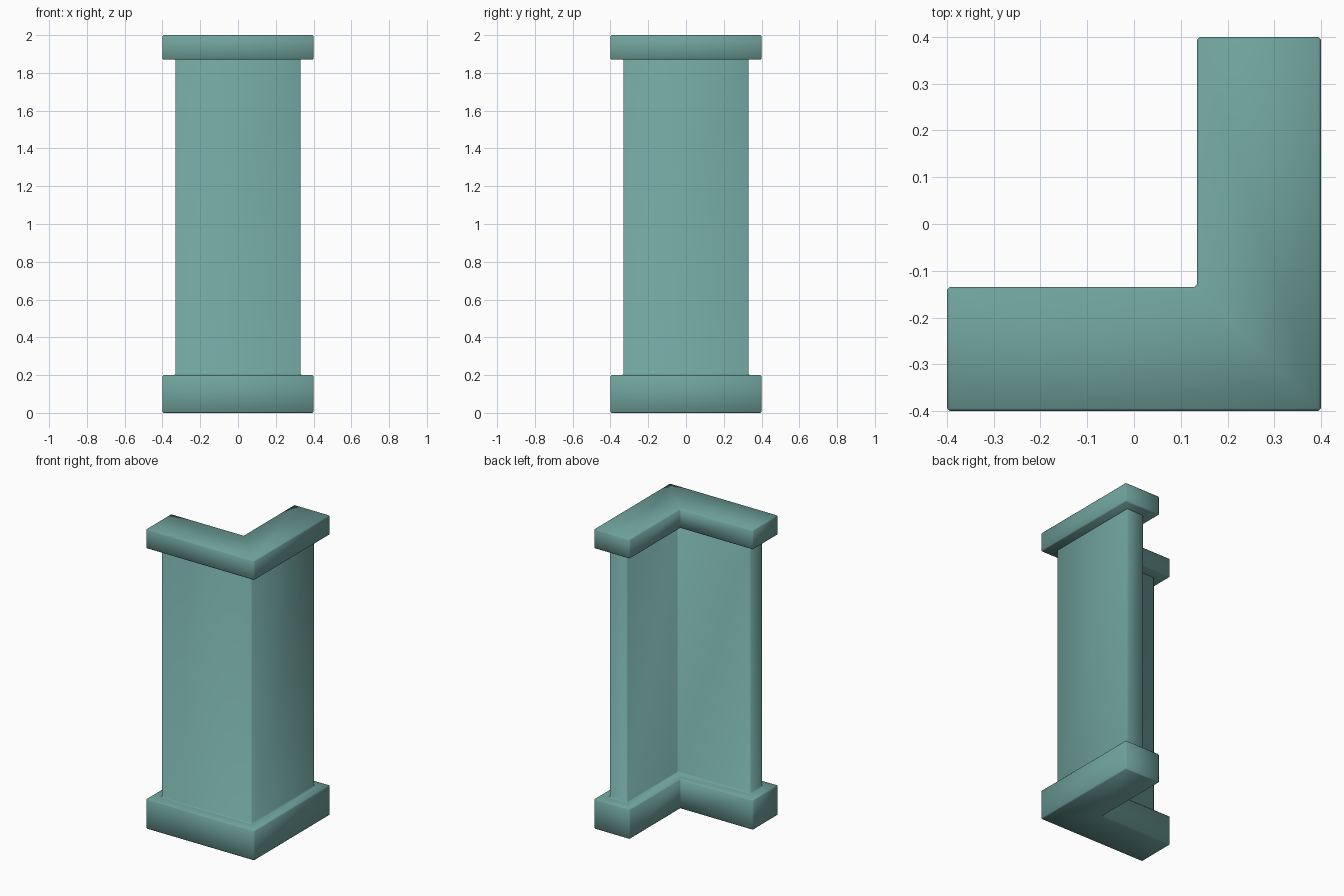
import bpy, bmesh

if "Cube" in bpy.data.objects:
    bpy.data.objects.remove(bpy.data.objects["Cube"])

teal = bpy.data.materials.new("muted teal")
teal.diffuse_color = (0.16, 0.36, 0.335, 1)
teal.use_nodes = True
teal.node_tree.nodes["Principled BSDF"].inputs["Base Color"].default_value = teal.diffuse_color


def l_outline(outer, inner):
    """L-shaped plan: one arm along the front, one along the right side."""
    return [(-outer, -outer), (outer, -outer), (outer, outer),
            (inner, outer), (inner, -inner), (-outer, -inner)]


def l_stack(name, levels, bevel=0.006):
    """Skin a stack of L outlines given as (outer, inner, z)."""
    bm = bmesh.new()
    rings = [[bm.verts.new((x, y, z)) for x, y in l_outline(o, i)]
             for o, i, z in levels]
    for low, high in zip(rings, rings[1:]):
        for k in range(6):
            n = (k + 1) % 6
            bm.faces.new((low[k], low[n], high[n], high[k]))
    bm.faces.new(rings[0][::-1])
    bm.faces.new(rings[-1])
    bmesh.ops.recalc_face_normals(bm, faces=bm.faces)
    me = bpy.data.meshes.new(name)
    bm.to_mesh(me)
    bm.free()
    me.materials.append(teal)
    ob = bpy.data.objects.new(name, me)
    bpy.context.collection.objects.link(ob)
    # softly worn edges
    mod = ob.modifiers.new("soft edges", 'BEVEL')
    mod.width = bevel
    mod.segments = 1
    mod.limit_method = 'ANGLE'
    me.polygons.foreach_set("use_smooth", [True] * len(me.polygons))
    return ob


WIDE = (0.40, 0.135)    # plinth and cap plan
SLIM = (0.332, 0.203)   # shaft plan

# plinth with the shaft rising from it
l_stack("plinth_and_shaft", [(*WIDE, 0), (*WIDE, 0.2), (*SLIM, 0.2), (*SLIM, 1.89)])
# cap slab
l_stack("cap", [(*WIDE, 1.87), (*WIDE, 2.0)])
